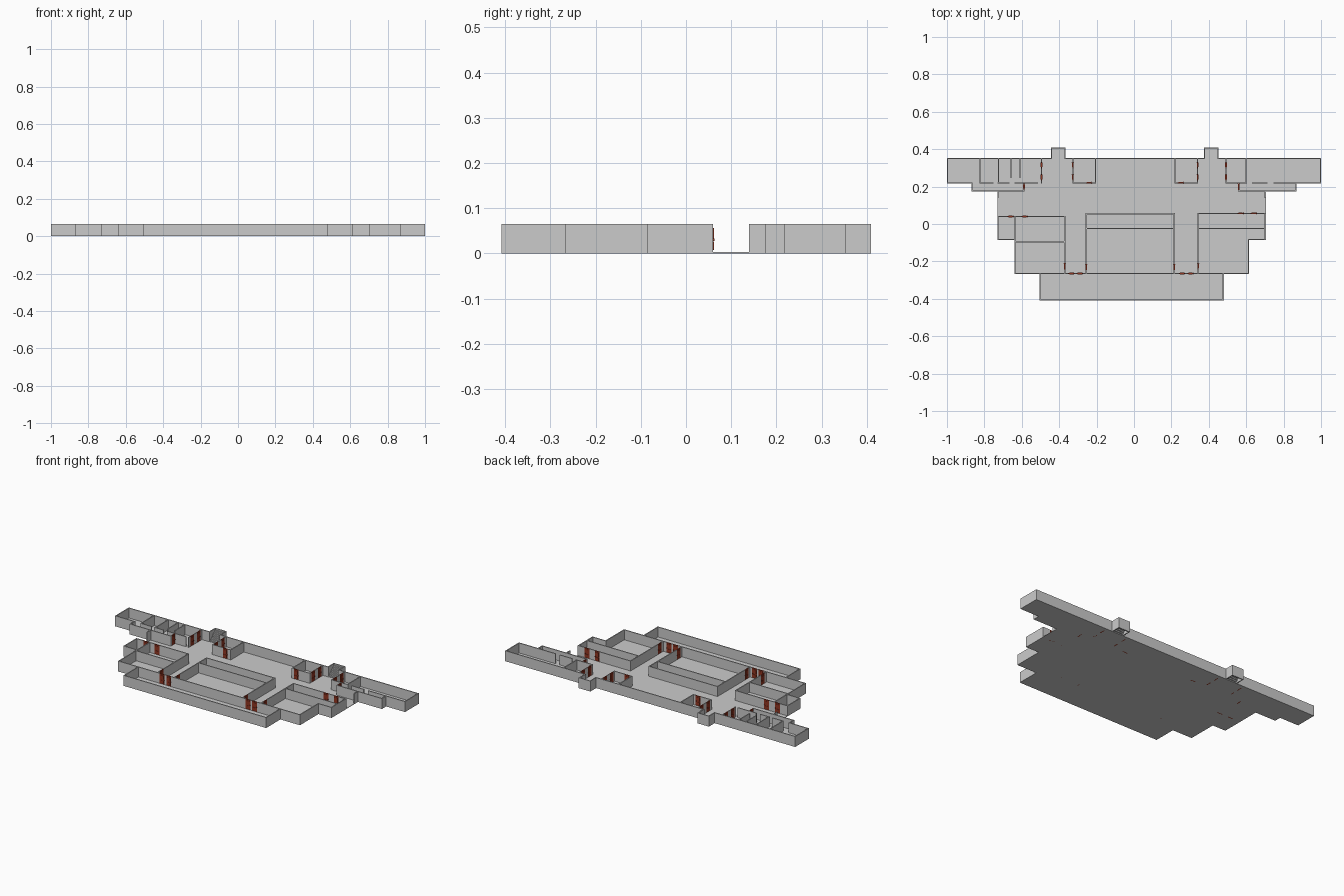
import bpy, bmesh
from mathutils import Matrix, Vector

H = 0.065      # wall height
T = 0.006      # wall thickness
F = 0.003      # floor thickness
DW = 0.034     # door width

red = bpy.data.materials.new("door_red")
red.diffuse_color = (0.28, 0.035, 0.015, 1)


def finish(bm, name, mat=None):
    me = bpy.data.meshes.new(name)
    bmesh.ops.recalc_face_normals(bm, faces=bm.faces)
    bm.to_mesh(me)
    bm.free()
    ob = bpy.data.objects.new(name, me)
    bpy.context.collection.objects.link(ob)
    if mat:
        me.materials.append(mat)
    return ob


def box(bm, x0, x1, y0, y1, z0, z1, m=Matrix()):
    c = Vector(((x0 + x1) / 2, (y0 + y1) / 2, (z0 + z1) / 2))
    s = (abs(x1 - x0), abs(y1 - y0), abs(z1 - z0), 1)
    bmesh.ops.create_cube(bm, size=1, matrix=m @ Matrix.Translation(c) @ Matrix.Diagonal(s))


def door(bm, m):
    # leaf, raised panels and handles, centred on the wall line
    w = DW / 2
    box(bm, -w, w, -0.003, 0.003, 0, H - 0.001, m)
    for z0, z1 in ((0.008, 0.026), (0.033, 0.056)):
        box(bm, -w * 0.65, w * 0.65, -0.0045, 0.0045, z0, z1, m)
    box(bm, w * 0.75, w * 0.9, -0.006, 0.006, 0.027, 0.033, m)


def walls(name, segments):
    # each segment: start, end, optional door centres and plain openings along it
    bm, dm = bmesh.new(), bmesh.new()
    has_door = False
    for seg in segments:
        a, b = Vector(seg[0]), Vector(seg[1])
        doors = seg[2] if len(seg) > 2 else ()
        opens = seg[3] if len(seg) > 3 else ()
        d = (b - a).normalized()
        L = (b - a).length
        m = Matrix(((d.x, -d.y, 0, a.x), (d.y, d.x, 0, a.y), (0, 0, 1, 0), (0, 0, 0, 1)))
        axis = a.x if abs(d.x) > 0.5 else a.y
        gaps = [(p - axis - DW / 2, p - axis + DW / 2) for p in doors]
        gaps += [(p - axis, q - axis) for p, q in opens]
        t = -T / 2
        for g0, g1 in sorted(gaps):
            if g0 > t:
                box(bm, t, g0, -T / 2, T / 2, 0, H, m)
            t = g1
        if t < L:
            box(bm, t, L + T / 2, -T / 2, T / 2, 0, H, m)
        for p in doors:
            door(dm, m @ Matrix.Translation((p - axis, 0, 0)))
            has_door = True
    finish(bm, name)
    if has_door:
        finish(dm, name + "_doors", red)
    else:
        dm.free()


# Floor slab: one stepped outline, extruded
outline = [(-1, .353), (-1, .217), (-.87, .217), (-.87, .175), (-.73, .175), (-.73, -.085),
           (-.637, -.085), (-.637, -.267), (-.505, -.267), (-.505, -.408), (.48, -.408),
           (.48, -.267), (.615, -.267), (.615, -.085), (.705, -.085), (.705, .175),
           (.87, .175), (.87, .217), (1, .217), (1, .353)]
bm = bmesh.new()
face = bm.faces.new([bm.verts.new((x, y, 0)) for x, y in outline])
ext = bmesh.ops.extrude_face_region(bm, geom=[face])
bmesh.ops.translate(bm, verts=[v for v in ext["geom"] if isinstance(v, bmesh.types.BMVert)], vec=(0, 0, F))
finish(bm, "floor")

# Back wing: outer walls
walls("back_wing_outer_walls", [
    ((-.997, .35), (.997, .35), (), ((-.44, -.37), (.38, .45))),
    ((-.997, .22), (-.997, .35)), ((.997, .22), (.997, .35)),
    ((-.997, .22), (-.87, .22)), ((.87, .22), (.997, .22)),
    ((-.867, .178), (-.867, .22)), ((.867, .178), (.867, .22)),
    ((-.867, .178), (-.588, .178)), ((.56, .178), (.867, .178)),
    ((-.588, .178), (-.588, .22), (.2,)), ((.56, .178), (.56, .22), (.2,)),
    ((-.727, .142), (-.727, .178)), ((.702, .142), (.702, .178))])

# Back wing: left rooms and cubicles
walls("back_left_rooms", [
    ((-.823, .22), (-.823, .35)), ((-.725, .22), (-.725, .35)),
    ((-.657, .25), (-.657, .35)), ((-.61, .25), (-.61, .35)),
    ((-.823, .22), (-.515, .22), (), ((-.75, -.73), (-.665, -.64))),
    ((-.495, .22), (-.495, .35), (.25, .315)),
    ((-.327, .22), (-.327, .35), (.25, .315)),
    ((-.327, .22), (-.205, .22), (-.24,)),
    ((-.205, .22), (-.205, .35))])

# Back wing: right rooms
walls("back_right_rooms", [
    ((.22, .22), (.22, .35)),
    ((.22, .22), (.34, .22), (.25,)),
    ((.34, .22), (.34, .35), (.25, .315)),
    ((.492, .22), (.492, .35), (.25, .315)),
    ((.60, .22), (.60, .35)),
    ((.492, .22), (.867, .22), (), ((.605, .63), (.715, .745)))])

# Middle left block
walls("left_block", [
    ((-.727, .04), (-.37, .04), (-.66, -.585)),
    ((-.727, -.083), (-.727, .04)), ((-.727, -.083), (-.637, -.083)),
    ((-.637, -.265), (-.637, .04)), ((-.637, -.095), (-.37, -.095)),
    ((-.37, -.265), (-.37, .04), (-.225,)),
    ((-.637, -.265), (-.37, -.265))])

# Central hall with its back strip
walls("central_hall", [
    ((-.255, .055), (.215, .055)), ((-.255, -.025), (.215, -.025)),
    ((-.255, -.265), (-.255, .055), (-.23,)),
    ((.215, -.265), (.215, .055), (-.23,)),
    ((-.255, -.265), (.215, -.265))])

# Middle right block
walls("right_block", [
    ((.343, .057), (.702, .057), (.57, .64)),
    ((.343, -.025), (.702, -.025)), ((.702, -.083), (.702, .057)),
    ((.612, -.083), (.702, -.083)), ((.612, -.265), (.612, -.083)),
    ((.343, -.265), (.343, .057), (-.225,)),
    ((.343, -.265), (.612, -.265))])

# Front hall, entered by door pairs at the corridor ends
walls("front_hall", [
    ((-.37, -.265), (-.255, -.265), (-.335, -.29)),
    ((.215, -.265), (.343, -.265), (.257, .302)),
    ((-.502, -.405), (.477, -.405)),
    ((-.502, -.405), (-.502, -.265)), ((.477, -.405), (.477, -.265))])

# Stair bays behind the back wall
for side, cx in (("left", -.405), ("right", .413)):
    walls(side + "_stair_bay", [
        ((cx - .037, .35), (cx - .037, .407)), ((cx + .037, .35), (cx + .037, .407)),
        ((cx - .037, .407), (cx + .037, .407))])
    bm = bmesh.new()
    n, d, r = 7, .008, .008
    for i in range(n):
        y, z = .35 + i * d, i * r
        box(bm, cx - .035, cx + .035, y, y + .0015, z, z + r, Matrix())
        box(bm, cx - .035, cx + .035, y, y + d, z + r - .0015, z + r, Matrix())
    finish(bm, side + "_stairs")
